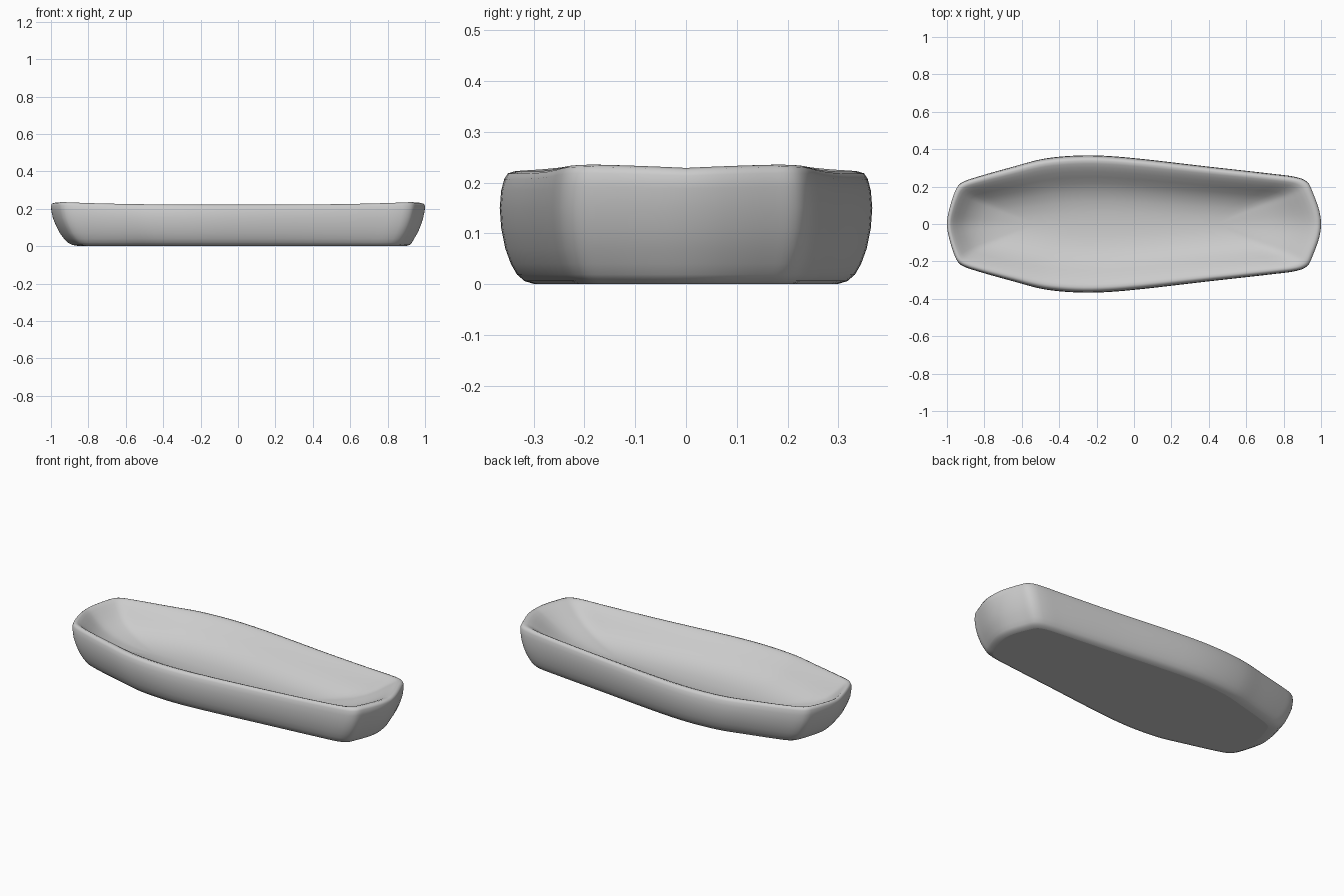
import bpy, bmesh
from mathutils import Vector

if "Cube" in bpy.data.objects:
    bpy.data.objects.remove(bpy.data.objects["Cube"])

# half outline of the widest section, left end to right end
HALF = [(-1, 0), (-0.988, 0.08), (-0.952, 0.19), (-0.925, 0.222), (-0.86, 0.248),
        (-0.65, 0.307), (-0.48, 0.35), (-0.27, 0.367), (-0.05, 0.357), (0.4, 0.307),
        (0.75, 0.268), (0.88, 0.25), (0.93, 0.225), (0.955, 0.175), (0.99, 0.075), (1, 0)]
loop = [Vector(p) for p in HALF] + [Vector((x, -y)) for x, y in HALF[-2:0:-1]]


def smooth_loop(pts, steps):
    out, n = [], len(pts)
    for i in range(n):
        a, b, c, d = (pts[(i + k) % n] for k in (-1, 0, 1, 2))
        # tangents scaled to the segment length
        seg = (c - b).length
        m0 = (c - a) * seg / ((c - b).length + (b - a).length)
        m1 = (d - b) * seg / ((d - c).length + (c - b).length)
        for s in range(steps):
            t = s / steps
            out.append(b * (2*t**3 - 3*t*t + 1) + m0 * (t**3 - 2*t*t + t)
                       + c * (3*t*t - 2*t**3) + m1 * (t**3 - t*t))
    return out


outline = smooth_loop(loop, 5)

# section: left x reach, right x reach, half width, height, rim lift weight
SECTION = [(0.845, 0.895, 0.298, 0.0, 0), (0.885, 0.917, 0.318, 0.006, 0),
           (0.91, 0.93, 0.333, 0.019, 0), (0.93, 0.942, 0.345, 0.04, 0),
           (0.953, 0.96, 0.356, 0.07, 0), (0.973, 0.977, 0.364, 0.11, 0),
           (0.99, 0.99, 0.367, 0.15, 0.1), (0.998, 0.998, 0.364, 0.185, 0.5),
           (1.0, 1.0, 0.358, 0.207, 0.9), (0.996, 0.994, 0.351, 0.218, 1),
           (0.989, 0.980, 0.338, 0.222, 1), (0.979, 0.962, 0.322, 0.217, 1),
           (0.966, 0.94, 0.303, 0.207, 0.8), (0.948, 0.91, 0.28, 0.191, 0.6),
           (0.92, 0.865, 0.25, 0.166, 0.3), (0.88, 0.805, 0.217, 0.137, 0.1),
           (0.82, 0.73, 0.175, 0.110, 0), (0.74, 0.64, 0.12, 0.09, 0),
           (0.65, 0.55, 0.06, 0.080, 0), (0.58, 0.49, 0.01, 0.078, 0)]

bm = bmesh.new()
rings = []
for left, right, width, z, lift in SECTION:
    ring = []
    for p in outline:
        rise = abs(p.x) ** 3 * (0.007 + 0.009 * min(1, abs(p.y) / 0.2))
        ring.append(bm.verts.new((p.x * (left if p.x < 0 else right),
                                  p.y * width / 0.367, z + lift * rise)))
    rings.append(ring)
n = len(outline)
for a, b in zip(rings, rings[1:]):
    for i in range(n):
        bm.faces.new((a[i], a[(i + 1) % n], b[(i + 1) % n], b[i]))

# flat underside, and the closing strip along the dish centre line
bm.faces.new(rings[0])
last, h = rings[-1], n // 2
for i in range(h):
    bm.faces.new(list(dict.fromkeys((last[i], last[i + 1], last[(n - i - 1) % n], last[(n - i) % n]))))
bmesh.ops.recalc_face_normals(bm, faces=bm.faces)

mesh = bpy.data.meshes.new("dished_tray")
bm.to_mesh(mesh)
bm.free()
tray = bpy.data.objects.new("dished_tray", mesh)
bpy.context.collection.objects.link(tray)
for poly in mesh.polygons:
    poly.use_smooth = len(poly.vertices) <= 4
